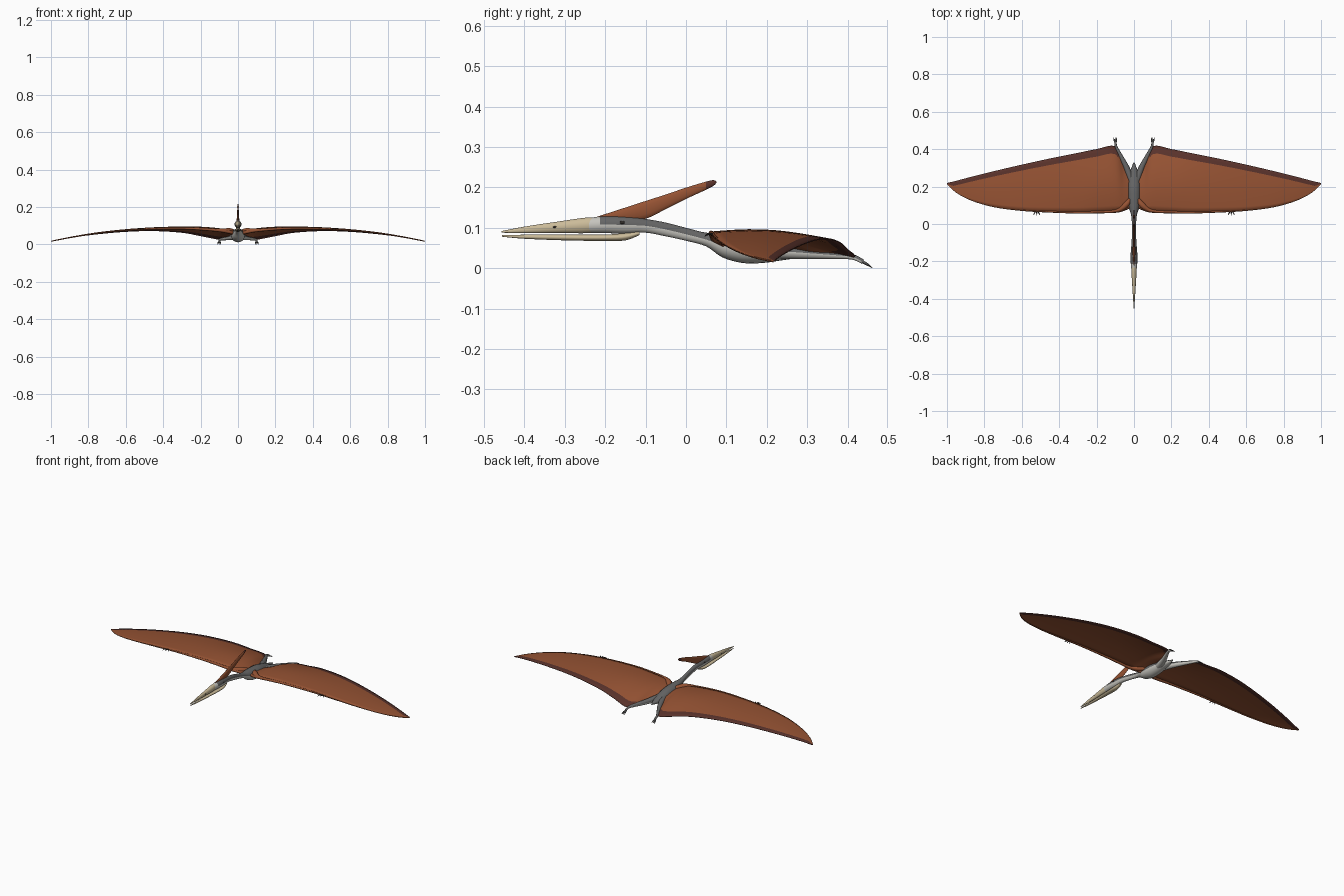
import bpy, bmesh, math
from mathutils import Vector

cube = bpy.data.objects.get("Cube")
if cube:
    bpy.data.objects.remove(cube, do_unlink=True)


def material(name, rgb):
    m = bpy.data.materials.new(name)
    m.use_nodes = True
    m.diffuse_color = (*rgb, 1)
    m.node_tree.nodes["Principled BSDF"].inputs["Base Color"].default_value = (*rgb, 1)
    return m


RUST = material("rust_membrane", (0.30, 0.085, 0.033))
DARK = material("dark_brown_edge", (0.10, 0.032, 0.024))
GREY = material("slate_grey", (0.13, 0.13, 0.13))
PALE = material("pale_grey", (0.56, 0.55, 0.51))
TAN = material("bill_tan", (0.60, 0.50, 0.32))
BLACK = material("claw_black", (0.03, 0.025, 0.022))


def spline(points, steps):
    """Smooth rows of numbers with a Catmull-Rom curve."""
    p = [points[0]] + list(points) + [points[-1]]
    out = []
    for i in range(1, len(p) - 2):
        for s in range(steps):
            t = s / steps
            out.append([0.5 * (2 * b + (c - a) * t + (2 * a - 5 * b + 4 * c - d) * t * t
                               + (3 * b - a - 3 * c + d) * t ** 3)
                        for a, b, c, d in zip(*p[i - 1:i + 3])])
    return out + [list(points[-1])]


def finish(name, bm, mats, rule=None, mirror=False):
    bmesh.ops.recalc_face_normals(bm, faces=bm.faces)
    bm.normal_update()
    if rule:
        for f in bm.faces:
            f.material_index = rule(f.calc_center_median(), f.normal)
    mesh = bpy.data.meshes.new(name)
    bm.to_mesh(mesh)
    bm.free()
    ob = bpy.data.objects.new(name, mesh)
    bpy.context.collection.objects.link(ob)
    for m in mats:
        mesh.materials.append(m)
    bpy.ops.object.select_all(action="DESELECT")
    ob.select_set(True)
    bpy.context.view_layer.objects.active = ob
    bpy.ops.object.shade_smooth_by_angle(angle=math.radians(50))
    if mirror:
        ob.modifiers.new("mirror", "MIRROR").use_mirror_merge = False
    return ob


def skin(name, rings, mats, rule=None, mirror=False):
    bm = bmesh.new()
    loops = [[bm.verts.new(co) for co in ring] for ring in rings]
    n = len(loops[0])
    for a, b in zip(loops, loops[1:]):
        for k in range(n):
            bm.faces.new((a[k], a[(k + 1) % n], b[(k + 1) % n], b[k]))
    bm.faces.new(loops[0])
    bm.faces.new(loops[-1])
    return finish(name, bm, mats, rule, mirror)


def loft(name, rows, mats, rule=None, sides=20, steps=4):
    """Upright elliptical rings along y; each row is y, centre z, half width, half height."""
    rings = []
    for y, z, w, h in spline(rows, steps):
        w, h = max(w, 0.0005), max(h, 0.0005)
        rings.append([(w * math.cos(a), y, z + h * math.sin(a))
                      for a in (math.tau * k / sides for k in range(sides))])
    return skin(name, rings, mats, rule)


def tube(name, rows, mats, rule=None, sides=10, steps=4):
    """Mirrored round limb; each row is x, y, z, radius."""
    pts = spline(rows, steps)
    rings = []
    for i, p in enumerate(pts):
        along = Vector(pts[min(i + 1, len(pts) - 1)][:3]) - Vector(pts[max(i - 1, 0)][:3])
        turn = along.to_track_quat("Z", "Y")
        r = max(p[3], 0.0005)
        rings.append([Vector(p[:3]) + turn @ Vector((r * math.cos(a), r * math.sin(a), 0))
                      for a in (math.tau * k / sides for k in range(sides))])
    return skin(name, rings, mats, rule, True)


def two_tone(co, normal):
    return 0 if normal.z > -0.05 else 1


# Head, neck, torso and tail stump
loft("body", [
    (-0.245, 0.106, 0.014, 0.018), (-0.20, 0.108, 0.018, 0.021), (-0.15, 0.107, 0.017, 0.021),
    (-0.10, 0.105, 0.013, 0.017), (-0.05, 0.096, 0.011, 0.017), (0.0, 0.084, 0.011, 0.016),
    (0.05, 0.071, 0.016, 0.017), (0.09, 0.057, 0.029, 0.030), (0.14, 0.049, 0.036, 0.036),
    (0.19, 0.047, 0.036, 0.034), (0.24, 0.044, 0.030, 0.024), (0.28, 0.041, 0.021, 0.015),
    (0.33, 0.039, 0.003, 0.003)], [GREY, PALE],
    lambda co, n: 1 if co.y < -0.215 else two_tone(co, n))

# Long bill in two halves with a slit between them
loft("upper_bill", [
    (-0.457, 0.090, 0.001, 0.002), (-0.40, 0.095, 0.005, 0.008), (-0.32, 0.101, 0.010, 0.014),
    (-0.24, 0.1065, 0.0145, 0.0195), (-0.215, 0.107, 0.010, 0.014)], [TAN])
loft("lower_bill", [
    (-0.455, 0.080, 0.001, 0.002), (-0.40, 0.078, 0.005, 0.005), (-0.30, 0.076, 0.010, 0.007),
    (-0.20, 0.0755, 0.015, 0.008), (-0.15, 0.078, 0.014, 0.009), (-0.115, 0.087, 0.008, 0.005)],
    [TAN])

# Swept-back head crest with a dark end
loft("crest", [
    (-0.225, 0.124, 0.002, 0.002), (-0.16, 0.131, 0.007, 0.016), (-0.10, 0.1445, 0.006, 0.022),
    (-0.05, 0.1645, 0.005, 0.018), (0.0, 0.1855, 0.004, 0.014), (0.05, 0.2045, 0.004, 0.010),
    (0.068, 0.211, 0.003, 0.007), (0.075, 0.213, 0.001, 0.002)],
    [RUST, DARK], lambda co, n: 1 if co.y > 0.045 else 0, sides=12)

# Eyes and nostrils
for name, centre, size in (("eyes", (0.0155, -0.158, 0.113), 0.005),
                           ("nostrils", (0.0095, -0.325, 0.102), 0.003)):
    bm = bmesh.new()
    bmesh.ops.create_uvsphere(bm, u_segments=12, v_segments=8, radius=size)
    bmesh.ops.scale(bm, vec=(0.6, 1.4, 0.8), verts=bm.verts)
    bmesh.ops.translate(bm, vec=centre, verts=bm.verts)
    finish(name, bm, [BLACK], mirror=True)

# Wing stations: x, front y, rear y, front z, rear z, upward bulge
stations = [
    (0.015, 0.095, 0.27, 0.062, 0.040, 0.004), (0.055, 0.075, 0.325, 0.070, 0.034, 0.010),
    (0.10, 0.064, 0.415, 0.077, 0.027, 0.016), (0.20, 0.060, 0.400, 0.085, 0.046, 0.015),
    (0.30, 0.058, 0.380, 0.089, 0.064, 0.010), (0.45, 0.062, 0.350, 0.087, 0.073, 0.006),
    (0.60, 0.070, 0.317, 0.078, 0.069, 0.004), (0.75, 0.090, 0.282, 0.062, 0.056, 0.003),
    (0.87, 0.125, 0.252, 0.043, 0.041, 0.002), (0.95, 0.167, 0.231, 0.028, 0.028, 0.001),
    (1.0, 0.212, 0.219, 0.018, 0.018, 0.0)]
span = spline(stations, 4)

# Wing membrane, with a dark band along its rear edge
bm = bmesh.new()
grid = []
CHORD = 9
for x, yf, yb, zf, zb, bulge in span:
    chord = yb - yf
    band = min(0.045 * (1 - 0.5 * x), chord * 0.5) / chord
    stops = [(1 - band) * k / CHORD for k in range(CHORD + 1)] + [1 - band / 2, 1]
    grid.append([bm.verts.new((x, yf + chord * t,
                               zf + (zb - zf) * t * t + bulge * math.sin(math.pi * t)))
                 for t in stops])
edge_faces = set()
for i in range(len(grid) - 1):
    for k in range(len(grid[0]) - 1):
        a, b = grid[i], grid[i + 1]
        f = bm.faces.new((a[k], b[k], b[k + 1], a[k + 1]))
        if k >= CHORD and span[i][0] > 0.08:
            edge_faces.add(f)
for f in bm.faces:
    f.material_index = 1 if f in edge_faces else 0
wings = finish("wing_membranes", bm, [RUST, DARK], mirror=True)
thick = wings.modifiers.new("thickness", "SOLIDIFY")
thick.thickness = 0.003
thick.offset = 0

# Arm and long wing finger along the front edge
tube("wing_arms", [(s[0], s[1] + 0.004, s[3] - 0.002, 0.010 - 0.0085 * s[0] ** 0.7)
                   for s in stations], [RUST], sides=8)
tube("shoulders", [(0.018, 0.135, 0.066, 0.010), (0.045, 0.100, 0.072, 0.016),
                   (0.080, 0.075, 0.075, 0.010), (0.12, 0.068, 0.079, 0.006)], [RUST])

# Small clawed fingers on the front edge
for i, lean in enumerate((-0.014, 0.0, 0.014)):
    x = 0.52 + lean * 0.6
    tube(f"wing_claw_{i + 1}", [(x, 0.066, 0.084, 0.003), (x + lean * 0.4, 0.054, 0.084, 0.0025),
                                (x + lean * 0.7, 0.046, 0.079, 0.0006)], [BLACK], sides=6)

# Legs trailing behind, with splayed toes
tube("legs", [(0.014, 0.23, 0.043, 0.020), (0.040, 0.30, 0.038, 0.016),
              (0.072, 0.365, 0.033, 0.011), (0.095, 0.412, 0.028, 0.007),
              (0.099, 0.438, 0.016, 0.006)], [GREY, PALE], two_tone)
for i, lean in enumerate((-0.008, 0.0, 0.008)):
    tube(f"toe_{i + 1}", [(0.099, 0.432, 0.018, 0.004), (0.100 + lean * 0.8, 0.448, 0.010, 0.0035),
                          (0.101 + lean, 0.461, 0.001, 0.001)],
         [GREY, BLACK], lambda co, n: 1 if co.y > 0.453 else 0, sides=6)
